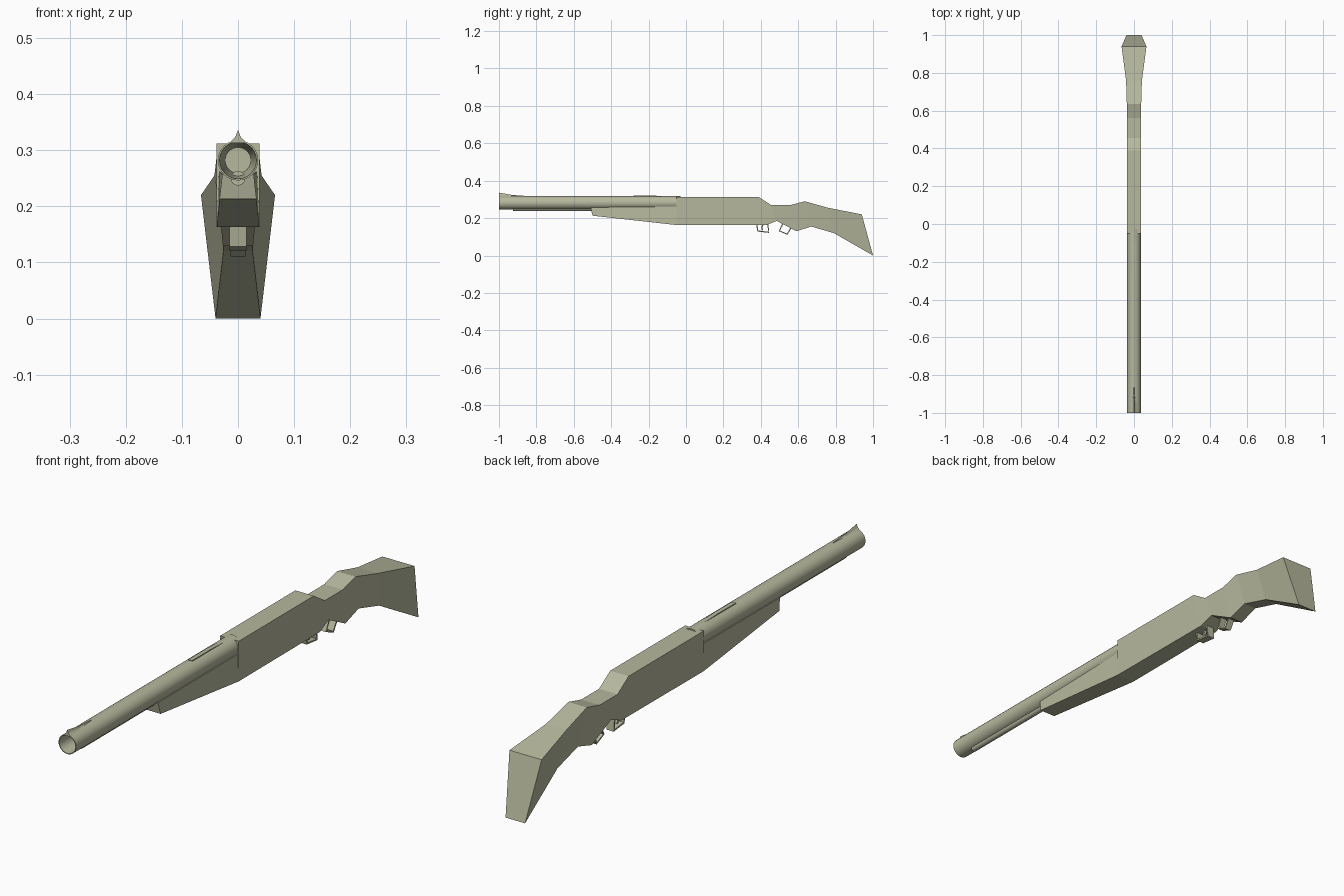
import bpy, bmesh, math
from mathutils import Vector

old = bpy.data.objects.get("Cube")
if old:
    bpy.data.objects.remove(old)

olive = bpy.data.materials.new("pale_olive")
olive.use_nodes = True
colour = (0.47, 0.48, 0.34, 1)
olive.diffuse_color = colour
olive.node_tree.nodes["Principled BSDF"].inputs["Base Color"].default_value = colour


def loft(name, rings, smooth=False, closed=False):
    """Skin a list of equal-length point rings into one object."""
    bm = bmesh.new()
    rows = [[bm.verts.new(p) for p in ring] for ring in rings]
    pairs = list(zip(rows, rows[1:]))
    if closed:
        pairs.append((rows[-1], rows[0]))
    for a, b in pairs:
        for i in range(len(a)):
            j = (i + 1) % len(a)
            bm.faces.new((a[i], a[j], b[j], b[i]))
    if not closed:
        bm.faces.new(rows[0])
        bm.faces.new(rows[-1])
    bmesh.ops.recalc_face_normals(bm, faces=bm.faces)
    mesh = bpy.data.meshes.new(name)
    bm.to_mesh(mesh)
    bm.free()
    mesh.materials.append(olive)
    ob = bpy.data.objects.new(name, mesh)
    bpy.context.collection.objects.link(ob)
    if smooth:
        bpy.ops.object.select_all(action='DESELECT')
        ob.select_set(True)
        bpy.context.view_layer.objects.active = ob
        bpy.ops.object.shade_smooth_by_angle(angle=math.radians(40))
    return ob


def section(yt, zt, wt, yb, zb, wb):
    """Four-sided section from a top edge and a bottom edge."""
    return [(-wt, yt, zt), (wt, yt, zt), (wb, yb, zb), (-wb, yb, zb)]


def circle(y, r, z, n=24):
    return [(r * math.cos(math.tau * i / n), y, z + r * math.sin(math.tau * i / n))
            for i in range(n)]


def strap(name, path, width, thick):
    """Bent flat strip following a path of (y, z) points."""
    pts = [Vector(p) for p in path]
    rings = []
    for i, p in enumerate(pts):
        d = (pts[min(i + 1, len(pts) - 1)] - pts[max(i - 1, 0)]).normalized()
        n = Vector((-d.y, d.x)) * thick / 2
        a, b = p + n, p - n
        rings.append(section(a.x, a.y, width, b.x, b.y, width))
    return loft(name, rings)


# Receiver and shoulder stock
loft("receiver_and_stock", [section(*s) for s in (
    (-0.05, 0.312, 0.038, -0.05, 0.163, 0.038),
    (0.39, 0.312, 0.038, 0.43, 0.163, 0.036),
    (0.455, 0.270, 0.038, 0.485, 0.185, 0.032),
    (0.56, 0.270, 0.038, 0.59, 0.130, 0.027),
    (0.635, 0.290, 0.038, 0.67, 0.155, 0.026),
    (0.76, 0.255, 0.042, 0.79, 0.120, 0.026),
    (0.94, 0.220, 0.066, 1.00, 0.000, 0.040))])

# Tapered fore-end under the barrel
loft("fore_end", [section(*s) for s in (
    (-0.51, 0.257, 0.028, -0.50, 0.213, 0.033),
    (-0.05, 0.262, 0.034, -0.05, 0.163, 0.038))])

# Hollow barrel with a narrowing bore
loft("barrel", [circle(y, r, 0.282) for y, r in (
    (-0.03, 0.036), (-1, 0.036), (-1, 0.033), (-0.85, 0.023))], smooth=True)

# Magazine tube
loft("magazine_tube", [circle(y, 0.013, 0.25, 16) for y in (-0.925, -0.4)], smooth=True)

# Front sight: a ridge, tallest at the muzzle
loft("front_sight", [
    [(-w, y, 0.313), (-w * 0.3, y, (0.313 + z) / 2), (0, y, z),
     (w * 0.3, y, (0.313 + z) / 2), (w, y, 0.313)]
    for y, z, w in ((-1, 0.336, 0.015), (-0.93, 0.324, 0.015), (-0.86, 0.319, 0.008))])

# Low rear sight
loft("rear_sight", [section(y, z, 0.008, y, 0.31, 0.01)
                    for y, z in ((-0.28, 0.320), (-0.17, 0.320), (-0.05, 0.315))])

# Trigger guard, trigger and rear loop
strap("trigger_guard", [(0.378, 0.168), (0.384, 0.131), (0.443, 0.124), (0.437, 0.168)],
      0.015, 0.007)
strap("trigger", [(0.412, 0.168), (0.405, 0.148), (0.410, 0.135)], 0.006, 0.007)
strap("rear_loop", [(0.518, 0.170), (0.499, 0.132), (0.541, 0.114), (0.562, 0.150)],
      0.013, 0.007)
